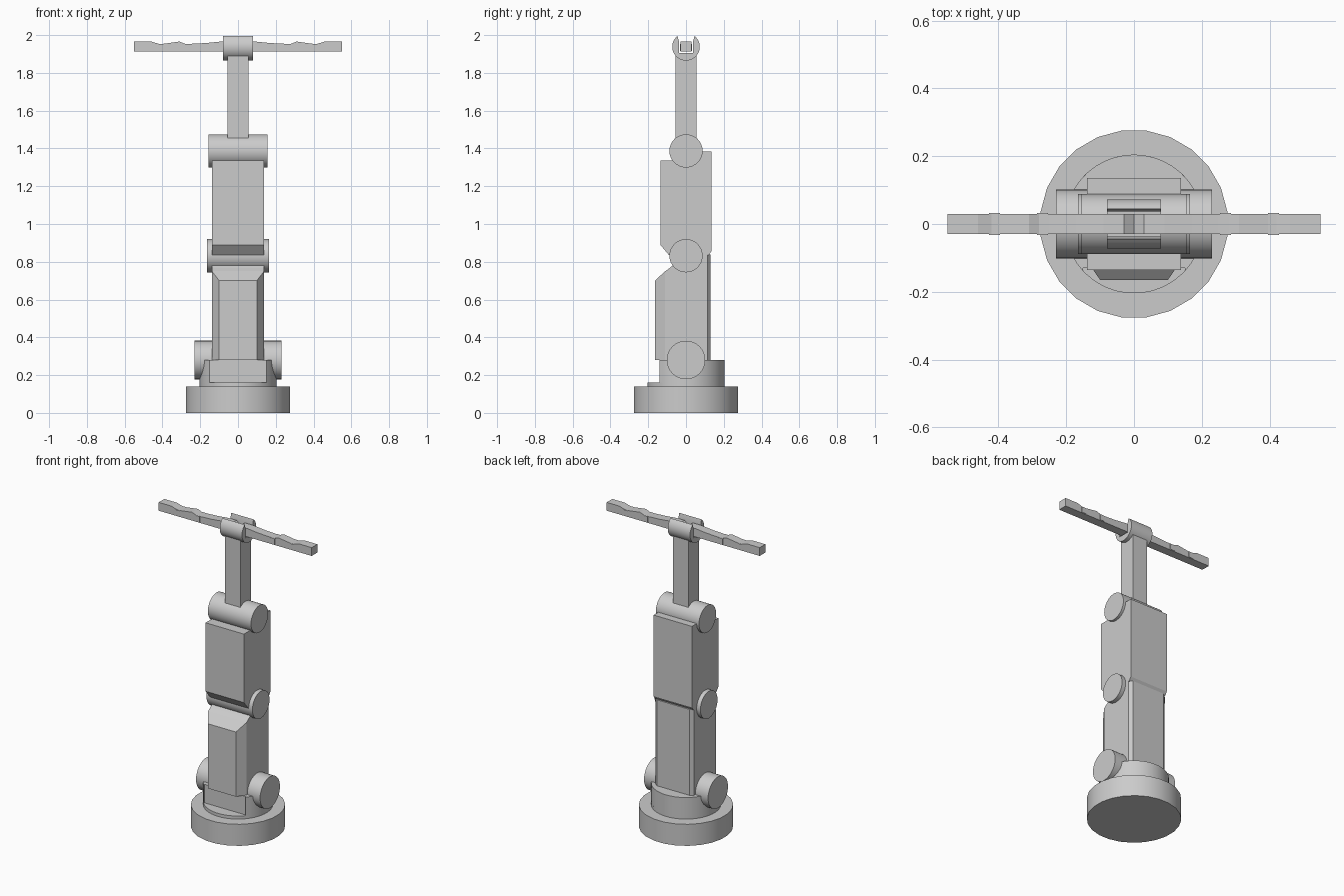
import bpy, bmesh, math

if "Cube" in bpy.data.objects:
    bpy.data.objects.remove(bpy.data.objects["Cube"])

grey = bpy.data.materials.new("plain grey")
grey.diffuse_color = (0.6, 0.6, 0.6, 1)
grey.use_nodes = True
grey.node_tree.nodes["Principled BSDF"].inputs["Base Color"].default_value = grey.diffuse_color


def finish(name, bm, smooth=False):
    bmesh.ops.recalc_face_normals(bm, faces=bm.faces)
    mesh = bpy.data.meshes.new(name)
    bm.to_mesh(mesh)
    bm.free()
    mesh.materials.append(grey)
    ob = bpy.data.objects.new(name, mesh)
    bpy.context.collection.objects.link(ob)
    if smooth:
        bpy.ops.object.select_all(action='DESELECT')
        ob.select_set(True)
        bpy.context.view_layer.objects.active = ob
        bpy.ops.object.shade_smooth_by_angle(angle=math.radians(35))
    return ob


def prism(name, pts, lo, hi, axis, smooth=False):
    """Extrude a 2D outline: (y,z) along x, (x,z) along y, (x,y) along z."""
    place = {'x': lambda a, b, t: (t, a, b),
             'y': lambda a, b, t: (a, t, b),
             'z': lambda a, b, t: (a, b, t)}[axis]
    bm = bmesh.new()
    rings = [[bm.verts.new(place(a, b, t)) for a, b in pts] for t in (lo, hi)]
    n = len(pts)
    for i in range(n):
        j = (i + 1) % n
        bm.faces.new((rings[0][i], rings[0][j], rings[1][j], rings[1][i]))
    bm.faces.new(rings[0][::-1])
    bm.faces.new(rings[1])
    return finish(name, bm, smooth)


def hull(name, pts):
    bm = bmesh.new()
    for p in pts:
        bm.verts.new(p)
    bmesh.ops.convex_hull(bm, input=bm.verts)
    bmesh.ops.dissolve_limit(bm, angle_limit=0.01, verts=bm.verts, edges=bm.edges)
    return finish(name, bm)


def arc(r, a0, a1, n, ca=0, cb=0):
    """n + 1 points along an arc, angles in degrees."""
    out = []
    for i in range(n + 1):
        t = math.radians(a0 + (a1 - a0) * i / n)
        out.append((ca + r * math.cos(t), cb + r * math.sin(t)))
    return out


def box_outline(a, b0, b1):
    return [(-a, b0), (a, b0), (a, b1), (-a, b1)]


# base disc
prism("base", arc(0.278, 7.5, 352.5, 23), 0, 0.14, 'z', True)

# turntable with a notch at the front
R, NX = 0.205, 0.15
prism("turntable_floor", arc(R, 5, 355, 35), 0.14, 0.16, 'z', True)
a = math.degrees(math.acos(NX / R))
ring = arc(R, -a, 180 + a, 32)
prism("turntable_wall", ring + [(-NX, -0.13), (NX, -0.13)], 0.16, 0.28, 'z', True)

# joint cylinders lying across
for name, r, z, half in (("shoulder_joint", 0.102, 0.28, 0.23),
                         ("elbow_joint", 0.088, 0.832, 0.165),
                         ("wrist_joint", 0.088, 1.387, 0.155)):
    prism(name, arc(r, 0, 348.75, 31, 0, z), -half, half, 'x', True)

# lower arm: core, bevelled front cover and back plate
prism("lower_arm", [(-0.11, 0.2), (0.115, 0.2), (0.115, 0.84), (0, 0.84),
                    (-0.085, 0.768), (-0.11, 0.75)], -0.138, 0.138, 'x')
hull("lower_arm_cover",
     [(s * x, y, z) for s in (-1, 1) for x, y, z in
      ((0.138, -0.11, 0.28), (0.138, -0.11, 0.75), (0.1, -0.165, 0.28),
       (0.1, -0.165, 0.70), (0.138, -0.085, 0.768), (0.138, -0.085, 0.28))])
hull("lower_arm_back",
     [(s * x, y, z) for s in (-1, 1) for x, y in ((0.138, 0.115), (0.118, 0.131))
      for z in (0.2, 0.838)])

# upper arm
prism("upper_arm", [(-0.136, 0.89), (-0.09, 0.835), (0.12, 0.835), (0.136, 0.858),
                    (0.136, 1.385), (0.04, 1.385), (0.0, 1.335), (-0.136, 1.335)],
      -0.138, 0.138, 'x')

# forearm
prism("forearm", box_outline(0.055, 1.44, 1.9), -0.055, 0.055, 'y')

# open cradle holding the gripper bars
tip = 52
cradle = arc(0.073, 180 - tip, 360 + tip, 30, 0, 1.938)
prism("cradle", cradle + [(0.037, 1.965), (0.037, 1.905), (-0.037, 1.905),
                          (-0.037, 1.965)], -0.08, 0.08, 'x', True)

# gripper bars with dips at the finger joints
top = [(0.55, 1.966), (0.46, 1.966), (0.42, 1.954), (0.395, 1.954), (0.31, 1.966),
       (0.28, 1.954), (0.25, 1.954), (0.17, 1.958), (0.09, 1.966), (0.03, 1.966)]
for side, s in (("left", -1), ("right", 1)):
    outline = [(s * x, z) for x, z in [(0.0, 1.912), (0.55, 1.912)] + top + [(0.0, 1.945)]]
    prism("gripper_" + side, outline, -0.029, 0.029, 'y')
    for i, x in enumerate((0.27, 0.412)):
        xs = sorted((s * (x - 0.016), s * (x + 0.016)))
        prism(f"finger_joint_{side}_{i + 1}", box_outline(0.032, 1.915, 1.953),
              xs[0], xs[1], 'x')
